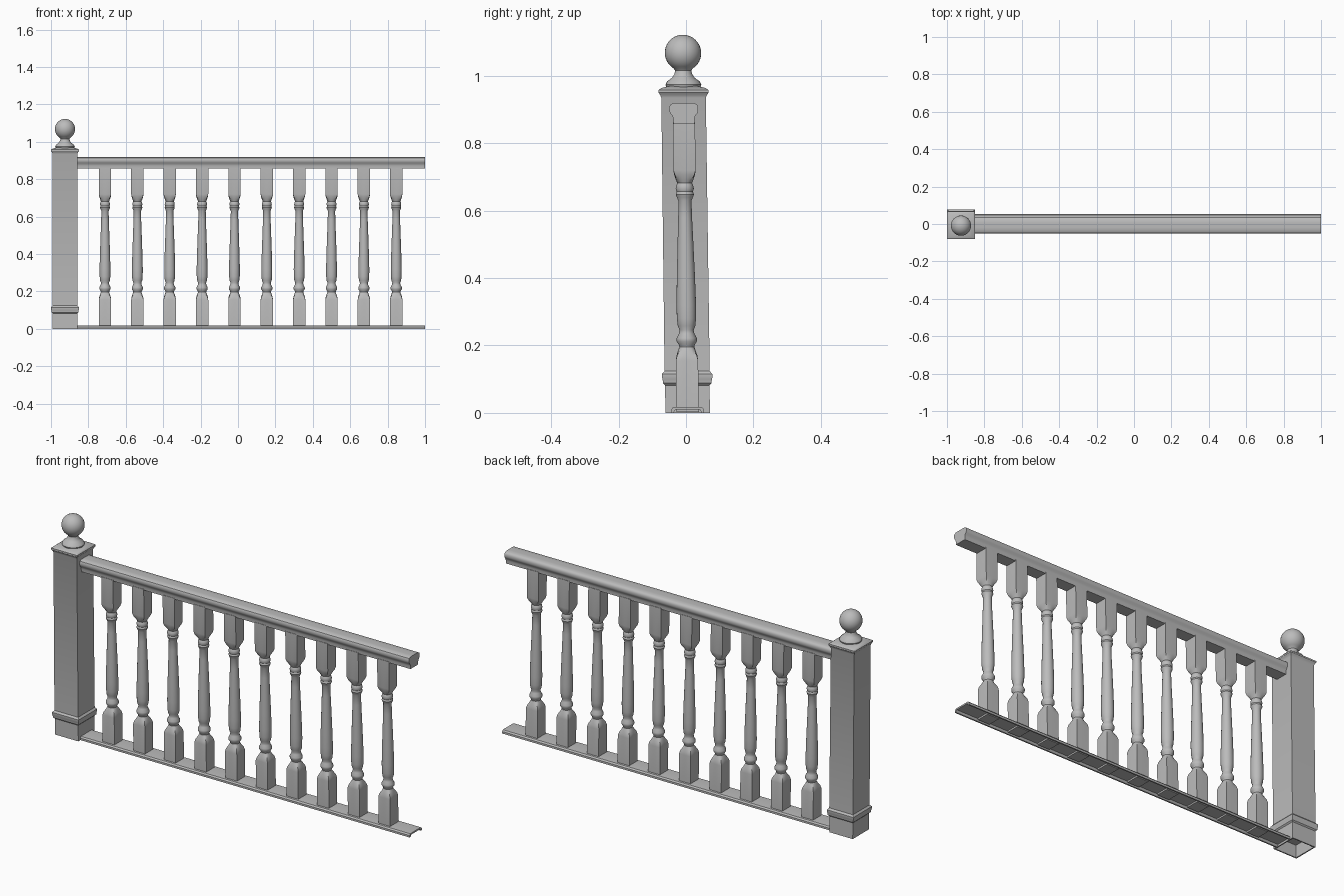
import bpy
import bmesh
from math import cos, sin, pi, radians

if "Cube" in bpy.data.objects:
    bpy.data.objects.remove(bpy.data.objects["Cube"], do_unlink=True)

paint = bpy.data.materials.new("grey_paint")
GREY = (0.5, 0.5, 0.5, 1)
paint.diffuse_color = GREY
paint.use_nodes = True
paint.node_tree.nodes["Principled BSDF"].inputs["Base Color"].default_value = GREY

POST_X = -0.925


def lean(z):
    """Slight sideways lean of the whole railing."""
    return 0.005 - 0.013 * z


def finish(name, bm, angle=35):
    for v in bm.verts:
        v.co.y += lean(v.co.z)
    bmesh.ops.recalc_face_normals(bm, faces=bm.faces)
    mesh = bpy.data.meshes.new(name)
    bm.to_mesh(mesh)
    bm.free()
    mesh.materials.append(paint)
    obj = bpy.data.objects.new(name, mesh)
    bpy.context.collection.objects.link(obj)
    bpy.ops.object.select_all(action='DESELECT')
    obj.select_set(True)
    bpy.context.view_layer.objects.active = obj
    bpy.ops.object.shade_smooth_by_angle(angle=radians(angle))
    return obj


def loft(name, x, sections, sides):
    """Stack rings given as (half width, height, squareness 0..1)."""
    bm = bmesh.new()
    rings = []
    for half, z, square in sections:
        ring = []
        for i in range(sides):
            a = 2 * pi * i / sides + pi / 4
            c, s = cos(a), sin(a)
            r = half * (1 - square + square / max(abs(c), abs(s)))
            ring.append(bm.verts.new((x + r * c, r * s, z)))
        rings.append(ring)
    for low, high in zip(rings, rings[1:]):
        for i in range(sides):
            j = (i + 1) % sides
            bm.faces.new((low[i], low[j], high[j], high[i]))
    bm.faces.new(rings[0])
    bm.faces.new(rings[-1])
    return finish(name, bm)


def extrude_x(name, outline, x0, x1):
    """Sweep a closed (y, z) outline along x."""
    bm = bmesh.new()
    ends = [[bm.verts.new((x, y, z)) for y, z in outline] for x in (x0, x1)]
    n = len(outline)
    for i in range(n):
        j = (i + 1) % n
        bm.faces.new((ends[0][i], ends[0][j], ends[1][j], ends[1][i]))
    for end in ends:
        bm.faces.new(end)
    return finish(name, bm)


def mirrored(half):
    return half + [(-y, z) for y, z in reversed(half)]


# Newel post, hollow at the foot, with base moulding and flared cap
loft("newel_post", POST_X, [(w, z, 1) for w, z in [
    (0.056, 0.06), (0.06, 0.0), (0.066, 0.0), (0.066, 0.082), (0.072, 0.088),
    (0.073, 0.1), (0.075, 0.105), (0.075, 0.115), (0.067, 0.124),
    (0.066, 0.935), (0.069, 0.943), (0.074, 0.95), (0.074, 0.958),
    (0.066, 0.964), (0.04, 0.97)]], 4)

# Turned foot and ball on top of the post
ball = [(0.054 * cos(a), 1.068 + 0.054 * sin(a), 0)
        for a in [radians(-58 + 146 * i / 14) for i in range(15)]]
loft("post_finial", POST_X, [(0.05, 0.964, 0), (0.053, 0.974, 0), (0.048, 0.984, 0),
     (0.034, 0.994, 0), (0.026, 1.006, 0), (0.024, 1.016, 0)] + ball, 32)

# Handrail with rounded top and narrower underside
extrude_x("handrail", mirrored([
    (0.031, 0.857), (0.031, 0.872), (0.034, 0.882), (0.040, 0.889),
    (0.043, 0.897), (0.043, 0.907), (0.040, 0.914), (0.032, 0.919),
    (0.012, 0.92)]), POST_X + 0.06, 1.0)

# Bottom rail, a shallow channel open below
extrude_x("bottom_rail", mirrored([
    (0.036, 0.01), (0.042, 0.0), (0.049, 0.0), (0.049, 0.01),
    (0.043, 0.017), (0.03, 0.018)]), POST_X + 0.06, 1.0)

# Turned balusters with square ends
turning = [
    (0.033, 0.002, 1), (0.033, 0.155, 1), (0.031, 0.17, 0.8), (0.026, 0.185, 0.35),
    (0.022, 0.196, 0), (0.024, 0.203, 0), (0.030, 0.212, 0), (0.030, 0.222, 0),
    (0.023, 0.235, 0), (0.021, 0.246, 0), (0.026, 0.258, 0), (0.0285, 0.28, 0),
    (0.029, 0.32, 0), (0.027, 0.40, 0), (0.0235, 0.50, 0), (0.0205, 0.58, 0),
    (0.0195, 0.63, 0), (0.024, 0.64, 0), (0.027, 0.648, 0), (0.024, 0.657, 0),
    (0.027, 0.665, 0), (0.025, 0.675, 0), (0.022, 0.682, 0), (0.026, 0.692, 0.35),
    (0.031, 0.707, 0.8), (0.033, 0.72, 1), (0.033, 0.862, 1)]
for i in range(10):
    loft(f"baluster_{i + 1}", -0.711 + 0.173 * i, turning, 24)
